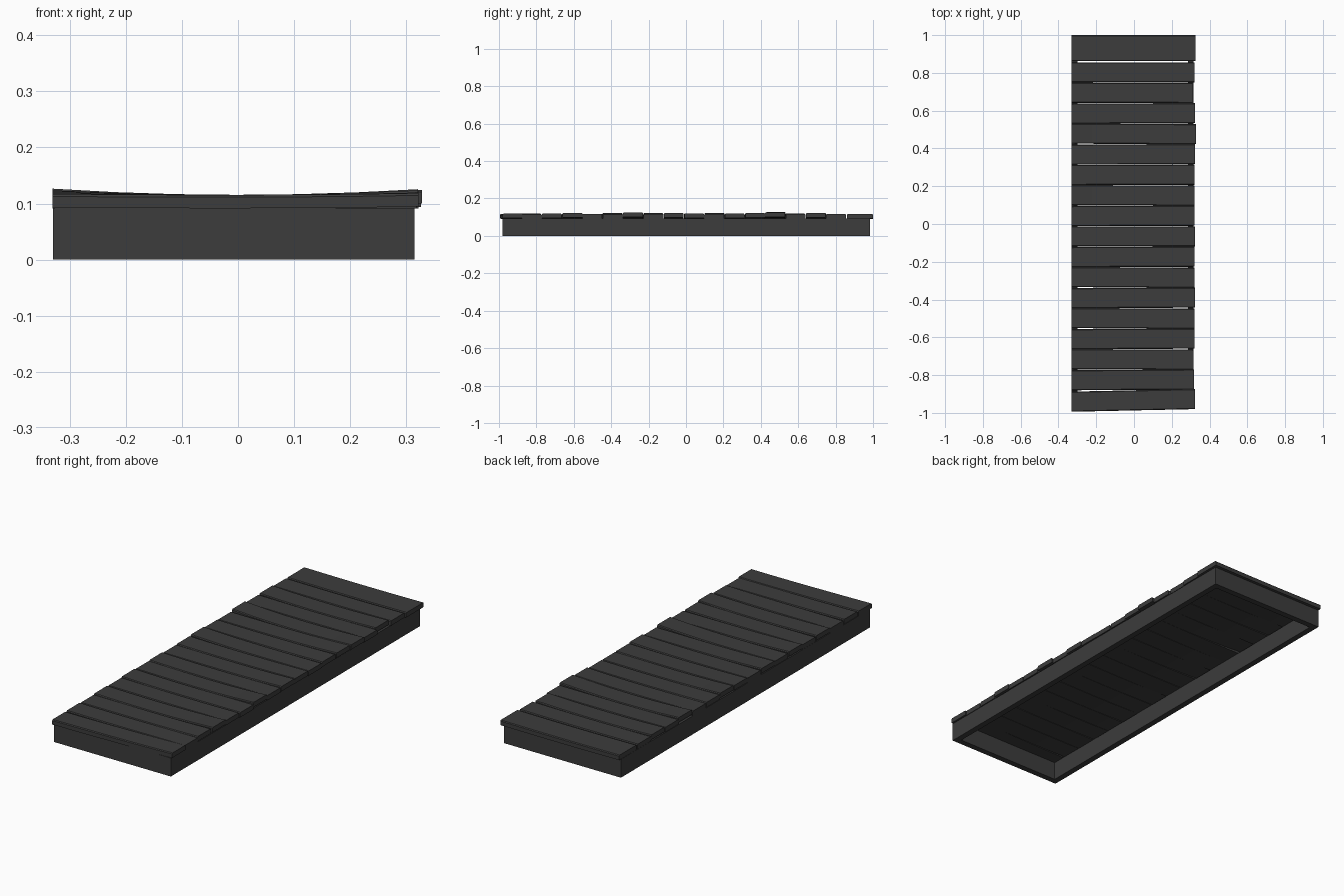
import bpy, bmesh, math

if "Cube" in bpy.data.objects:
    bpy.data.objects.remove(bpy.data.objects["Cube"])

mat = bpy.data.materials.new("dark_wood")
mat.diffuse_color = (0.045, 0.045, 0.045, 1)
mat.use_nodes = True
mat.node_tree.nodes["Principled BSDF"].inputs["Base Color"].default_value = mat.diffuse_color


def finish(bm, name):
    bmesh.ops.recalc_face_normals(bm, faces=bm.faces)
    me = bpy.data.meshes.new(name)
    bm.to_mesh(me)
    bm.free()
    me.materials.append(mat)
    ob = bpy.data.objects.new(name, me)
    bpy.context.collection.objects.link(ob)
    return ob


def board(name, x0, x1, y0, y1, z0, z1):
    bm = bmesh.new()
    bmesh.ops.create_cube(bm, size=1)
    for v in bm.verts:
        v.co = (x1 if v.co.x > 0 else x0, y1 if v.co.y > 0 else y0, z1 if v.co.z > 0 else z0)
    return finish(bm, name)


# Open frame of four boards
X0, X1, Y0, Y1, H, T = -0.33, 0.315, -0.98, 0.985, 0.092, 0.03
board("left_rail", X0, X0 + T, Y0, Y1, 0, H)
board("right_rail", X1 - T, X1, Y0, Y1, 0, H)
board("front_rail", X0 + T, X1 - T, Y0, Y0 + T, 0, H)
board("back_rail", X0 + T, X1 - T, Y1 - T, Y1, 0, H)


def plank(name, y0, y1, left, right, xr, skew):
    """Slightly warped plank: raised ends, sagging middle, skewed in plan."""
    th, c, n = 0.024, 0.004, 6
    prof = [(y0, 0), (y1, 0), (y1, th - c), (y1 - c, th), (y0 + c, th), (y0, th - c)]
    bm = bmesh.new()
    rings = []
    for i in range(n + 1):
        t = i / n
        x = -0.331 + (xr + 0.331) * t
        s = 2 * t - 1
        lift = (left if s < 0 else right) * s * s
        rings.append([bm.verts.new((x, y + skew * (t - 0.5), 0.0915 + lift + z)) for y, z in prof])
    for a, b in zip(rings, rings[1:]):
        for j in range(6):
            k = (j + 1) % 6
            bm.faces.new((a[j], a[k], b[k], b[j]))
    bm.faces.new(rings[0])
    bm.faces.new(rings[-1])
    finish(bm, name)


# Deck planks front to back: left lift, right lift, right end x, skew
planks = [
    (0.001, 0.003, 0.322, 0.014), (0.003, 0.000, 0.318, 0.004),
    (0.000, 0.004, 0.316, -0.002), (0.005, 0.008, 0.321, 0.003),
    (0.002, 0.002, 0.320, -0.003), (0.007, 0.000, 0.322, 0.003),
    (0.003, 0.010, 0.321, -0.003), (0.006, 0.001, 0.319, 0.002),
    (0.001, 0.006, 0.322, 0.000), (0.004, 0.003, 0.320, 0.002),
    (0.008, 0.001, 0.321, -0.002), (0.003, 0.003, 0.319, 0.001),
    (0.001, 0.007, 0.322, 0.003), (0.011, 0.009, 0.328, -0.003),
    (0.003, 0.001, 0.322, 0.002), (0.007, 0.006, 0.310, -0.001),
    (0.002, 0.002, 0.320, 0.000)]
edge0, step = -0.988, (0.857 + 0.988) / len(planks)
for i, (l, r, xr, sk) in enumerate(planks):
    y = edge0 + step * i
    plank("plank_%02d" % (i + 1), y + 0.001, y + step - 0.001, l, r, xr, sk)
plank("plank_back", 0.862, 1.0, 0.002, 0.002, 0.326, 0.0)
